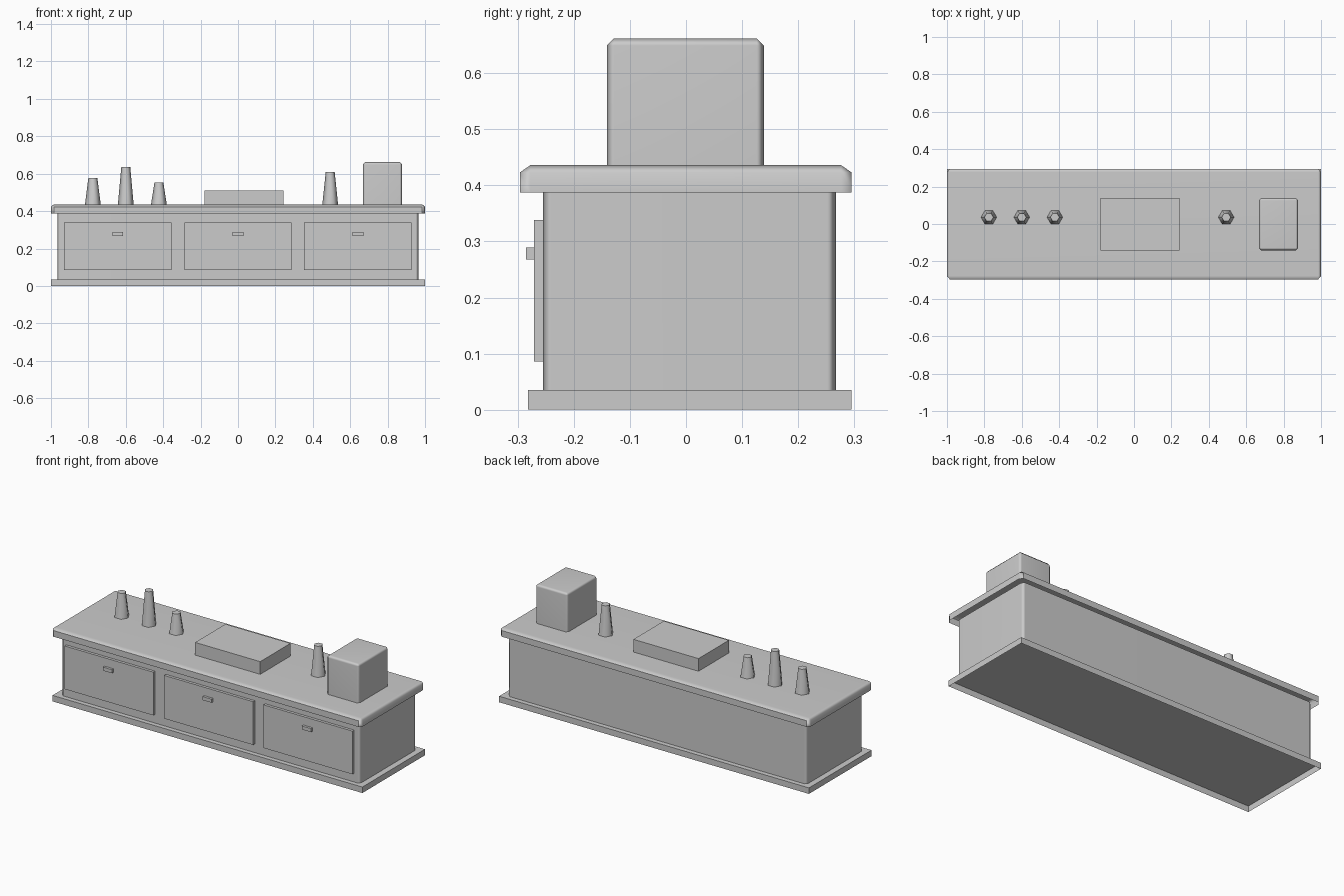
import bpy, bmesh, math
from mathutils import Vector

cube = bpy.data.objects.get("Cube")
if cube:
    bpy.data.objects.remove(cube, do_unlink=True)

GREY = (0.6, 0.6, 0.6, 1)
grey = bpy.data.materials.new("plain grey")
grey.use_nodes = True
grey.diffuse_color = GREY
grey.node_tree.nodes["Principled BSDF"].inputs["Base Color"].default_value = GREY


def finish(name, bm, smooth=0, open_bottom=False, open_top=False):
    """Make the object; smooth is the angle below which edges are soft."""
    bmesh.ops.recalc_face_normals(bm, faces=bm.faces)
    bm.normal_update()
    caps = [f for f in bm.faces if (open_bottom and f.normal.z < -0.9)
            or (open_top and f.normal.z > 0.9)]
    bmesh.ops.delete(bm, geom=caps, context='FACES')
    mesh = bpy.data.meshes.new(name)
    bm.to_mesh(mesh)
    bm.free()
    mesh.materials.append(grey)
    obj = bpy.data.objects.new(name, mesh)
    bpy.context.collection.objects.link(obj)
    if smooth:
        bpy.ops.object.select_all(action='DESELECT')
        obj.select_set(True)
        bpy.context.view_layer.objects.active = obj
        bpy.ops.object.shade_smooth_by_angle(angle=math.radians(smooth))
        mod = obj.modifiers.new("Weighted normals", 'WEIGHTED_NORMAL')
        mod.keep_sharp = True


def box(name, x, y, z, chamfer=0, stretch=(1, 1, 1), rim=True, smooth=0, **caps):
    """Box between (min, max) ranges; chamfers the uprights and the top rim."""
    bm = bmesh.new()
    bmesh.ops.create_cube(bm, size=1)
    size = [r[1] - r[0] for r in (x, y, z)]
    mid = [sum(r) / 2 for r in (x, y, z)]
    for v in bm.verts:
        v.co = Vector(c * s / k for c, s, k in zip(v.co, size, stretch))
    if chamfer:
        edges = []
        for e in bm.edges:
            upright = abs(e.verts[0].co.z - e.verts[1].co.z) > 1e-4
            if upright or (rim and e.verts[0].co.z > 0):
                edges.append(e)
        bmesh.ops.bevel(bm, geom=edges, offset=chamfer, segments=1,
                        profile=0.5, affect='EDGES')
    for v in bm.verts:
        v.co = Vector(c * k + m for c, k, m in zip(v.co, stretch, mid))
    finish(name, bm, smooth, **caps)


# Counter: hollow plinth, body shell and chamfered worktop shell
TOP = 0.436
box("plinth", (-1, 1), (-0.282, 0.295), (0, 0.035), open_bottom=True)
box("counter_body", (-0.965, 0.965), (-0.255, 0.267), (0.035, 0.388), 0.015,
    rim=False, smooth=65, open_bottom=True, open_top=True)
box("worktop", (-1, 1), (-0.296, 0.295), (0.387, TOP), 0.015,
    stretch=(1, 1.25, 0.87), smooth=48, open_bottom=True)

# Three front panels with pulls
for side, cx in (("right", -0.643), ("middle", 0), ("left", 0.641)):
    box(side + "_drawer_front", (cx - 0.287, cx + 0.287), (-0.271, -0.25), (0.086, 0.338))
    box(side + "_drawer_pull", (cx - 0.029, cx + 0.029), (-0.285, -0.27), (0.268, 0.289))

# Items on the worktop
box("flat_tray", (-0.178, 0.242), (-0.141, 0.139), (TOP, 0.51), open_bottom=True)
box("tall_box", (0.668, 0.878), (-0.141, 0.139), (TOP, 0.662), 0.013,
    smooth=65, open_bottom=True)

# Tapered six-sided bottles
for i, (x, top) in enumerate(((-0.776, 0.578), (-0.6, 0.635), (-0.423, 0.552), (0.493, 0.609))):
    bm = bmesh.new()
    bmesh.ops.create_cone(bm, cap_ends=True, segments=6, radius1=0.042,
                          radius2=0.024, depth=top - TOP)
    # points of the hexagon lie along x
    if max(v.co.x for v in bm.verts) < 0.041:
        for v in bm.verts:
            v.co.x, v.co.y = v.co.y, -v.co.x
    bmesh.ops.translate(bm, verts=bm.verts, vec=(x, 0.036, (top + TOP) / 2))
    finish(f"bottle_{i + 1}", bm, smooth=65, open_bottom=True)
